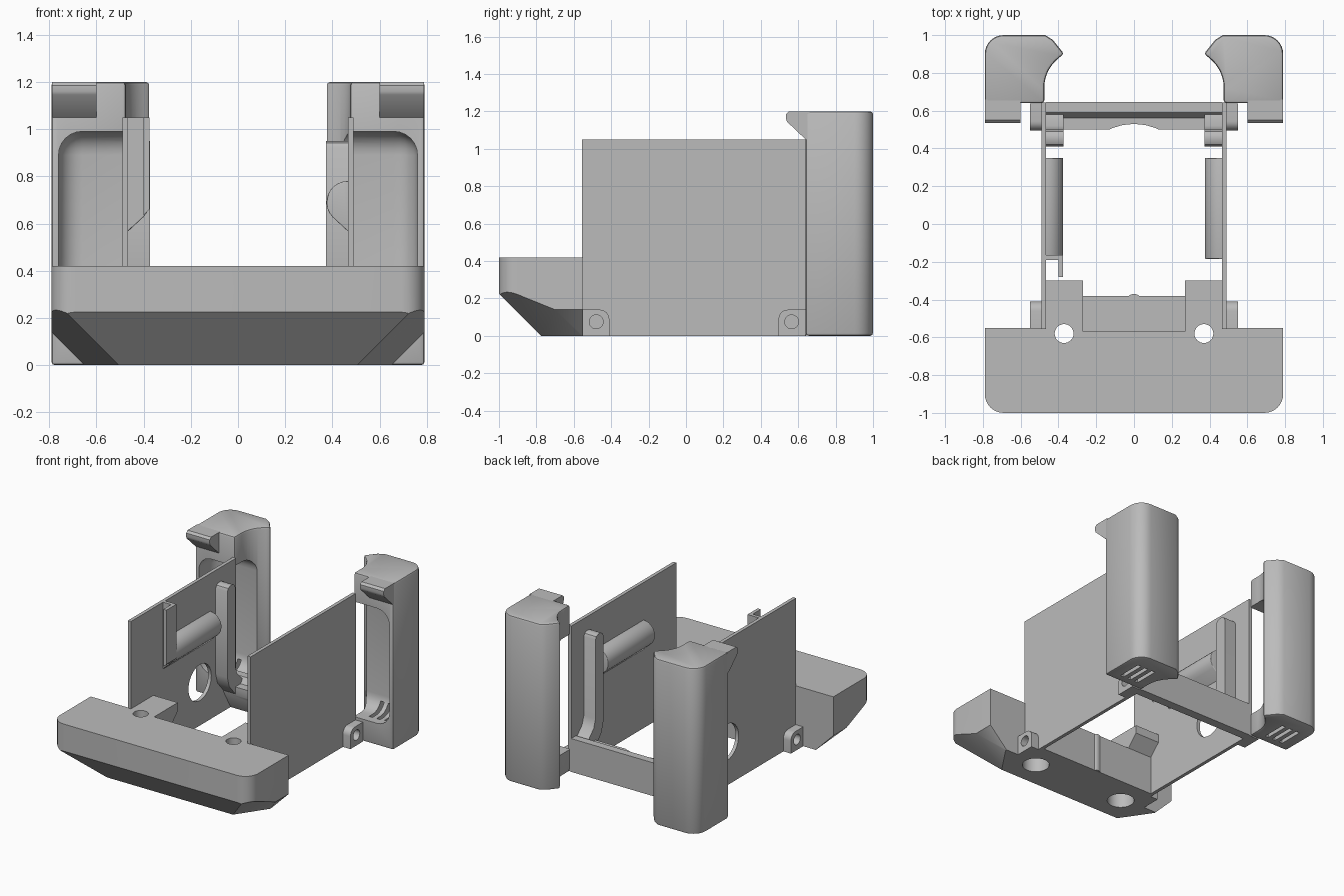
import bpy, bmesh, math
from mathutils import Vector

if "Cube" in bpy.data.objects:
    bpy.data.objects.remove(bpy.data.objects["Cube"], do_unlink=True)

grey = bpy.data.materials.new("plain_grey")
grey.use_nodes = True
COLOUR = (0.5, 0.5, 0.5, 1)
grey.diffuse_color = COLOUR
grey.node_tree.nodes["Principled BSDF"].inputs["Base Color"].default_value = COLOUR

AXES = {"x": lambda u, v, w: (w, u, v),
        "y": lambda u, v, w: (u, w, v),
        "z": lambda u, v, w: (u, v, w)}


def make_object(name, bm):
    bmesh.ops.recalc_face_normals(bm, faces=bm.faces)
    mesh = bpy.data.meshes.new(name)
    bm.to_mesh(mesh)
    bm.free()
    mesh.materials.append(grey)
    ob = bpy.data.objects.new(name, mesh)
    bpy.context.collection.objects.link(ob)
    return ob


def prism(name, points, axis, start, end, side=1, bevel=0, segments=2, planes=()):
    """Extrude a profile along an axis; side=-1 mirrors it in x."""
    bm = bmesh.new()
    rings = []
    for w in (start, end):
        ring = []
        for u, v in points:
            x, y, z = AXES[axis](u, v, w)
            ring.append(bm.verts.new((x * side, y, z)))
        rings.append(ring)
    low, high = rings
    bm.faces.new(low)
    bm.faces.new(high)
    for i in range(len(low)):
        j = (i + 1) % len(low)
        bm.faces.new((low[i], low[j], high[j], high[i]))
    bmesh.ops.recalc_face_normals(bm, faces=bm.faces)
    for co, no in planes:
        geom = bm.verts[:] + bm.edges[:] + bm.faces[:]
        bmesh.ops.bisect_plane(bm, geom=geom, dist=1e-5, plane_co=co, plane_no=no, clear_outer=True)
        bmesh.ops.holes_fill(bm, edges=bm.edges[:], sides=0)
    if bevel:
        sharp = [e for e in bm.edges if e.calc_face_angle(0) > math.radians(40)]
        bmesh.ops.bevel(bm, geom=sharp, offset=bevel, segments=segments,
                        profile=0.5, affect="EDGES", clamp_overlap=True)
    return make_object(name, bm)


def box(name, x, y, z, side=1, bevel=0, segments=2):
    points = [(x[0], y[0]), (x[1], y[0]), (x[1], y[1]), (x[0], y[1])]
    return prism(name, points, "z", z[0], z[1], side, bevel, segments)


def arc(cu, cv, r, a0, a1, n=8):
    angles = [math.radians(a0 + (a1 - a0) * i / n) for i in range(n + 1)]
    return [(cu + r * math.cos(a), cv + r * math.sin(a)) for a in angles]


def cylinder(name, u, v, r, axis, start, end, side=1):
    return prism(name, arc(u, v, r, 0, 348.75, 31), axis, start, end, side)


def cut(target, cutters):
    for cutter in cutters:
        cutter.hide_render = True
        mod = target.modifiers.new("cut", "BOOLEAN")
        mod.operation = "DIFFERENCE"
        mod.solver = "EXACT"
        mod.object = cutter
        bpy.context.view_layer.objects.active = target
        bpy.ops.object.modifier_apply(modifier=mod.name)
        bpy.data.objects.remove(cutter, do_unlink=True)


def bolt_hole(side):
    return [cylinder("bolt_cutter", 0.37, -0.58, 0.05, "z", -0.1, 0.6, side),
            cylinder("head_cutter", 0.37, -0.58, 0.09, "z", -0.1, 0.28, side)]


# Front bumper with chamfered underside
right_edge = arc(0.69, -0.9, 0.1, -90, 0) + [(0.79, -0.55), (0.27, -0.55), (0.27, -0.57)]
outline = right_edge + [(-x, y) for x, y in reversed(right_edge)]
planes = [(Vector((0, -1, 0.225)), Vector((0, -1, -1)))]
for s in (1, -1):
    planes.append((Vector((0.79 * s, 0, 0.14)), Vector((s, 0, -1))))
    planes.append((Vector((0.5 * s, -0.78, 0)), Vector((0.22 * s, -0.15, -0.37))))
bumper = prism("front_bumper", outline, "z", 0, 0.42, planes=planes)
for s in (1, -1):
    cut(bumper, bolt_hole(s))

# Low cross member behind the bumper, with its centre rib
box("front_cross_member", (-0.27, 0.27), (-0.6, -0.38), (0, 0.28))
cylinder("centre_rib", 0, -0.41, 0.04, "z", 0.002, 0.28)

# Rear cross member, with a shallow curved relief in the middle
rear = prism("rear_cross_member",
             [(0.645, 0), (0.645, 0.24), (0.59, 0.24), (0.56, 0.2), (0.5, 0.2), (0.5, 0.14), (0.58, 0)],
             "x", -0.465, 0.465)
cut(rear, [cylinder("relief_cutter", 0, 0.22, 0.31, "z", -0.1, 0.5)])

# Rear pillar outline: rounded outer corner, concave inner edge
start, bend, stop = Vector((0.37, 0.9)), Vector((0.475, 0.83)), Vector((0.475, 0.72))
concave = []
for i in range(9):
    t = i / 8
    concave.append(tuple(start * (1 - t) ** 2 + bend * 2 * t * (1 - t) + stop * t * t))
pillar_outline = ([(0.79, 0.64)] + arc(0.69, 0.9, 0.1, 0, 90)
                  + [(0.47, 1), (0.43, 0.975)] + concave + [(0.475, 0.64)])

for s, label in ((1, "left"), (-1, "right")):
    # Side wall
    wall = box(label + "_wall", (0.465, 0.49), (-0.555, 0.642), (0, 1.05), s)
    if s < 0:
        cut(wall, [cylinder("port_cutter", 0.23, 0.31, 0.13, "x", 0.4, 0.6, s)])

    # Rear pillar, hollow from the front and vented below
    pillar = prism(label + "_pillar", pillar_outline, "z", 0, 1.2, s)
    mod = pillar.modifiers.new("rim", "BEVEL")
    mod.width = 0.015
    mod.segments = 2
    mod.limit_method = "ANGLE"
    mod.angle_limit = math.radians(60)
    bpy.context.view_layer.objects.active = pillar
    bpy.ops.object.modifier_apply(modifier=mod.name)
    cutters = [box("cavity_cutter", (0.3, 0.76), (0.4, 0.84), (0.16, 0.99), s, 0.1, 6)]
    for x in (0.57, 0.63, 0.69):
        cutters.append(box("vent_cutter", (x - 0.014, x + 0.014), (0.7, 0.88), (-0.1, 0.22), s))
    cut(pillar, cutters)

    # Overhanging catch at the top of the pillar
    prism(label + "_catch",
          [(0.66, 1.05), (0.64, 1.05), (0.54, 1.145), (0.535, 1.16), (0.535, 1.185), (0.55, 1.2), (0.66, 1.2)],
          "x", 0.6, 0.788, s)

    # Upright post rising from the rear cross member
    prism(label + "_post",
          [(0.41, 0.92), (0.42, 0.94), (0.44, 0.95), (0.47, 0.95), (0.49, 0.94), (0.5, 0.92),
           (0.5, 0.35), (0.52, 0.29), (0.58, 0.23), (0.58, 0.1), (0.5, 0.15), (0.43, 0.23), (0.41, 0.3)],
          "x", 0.372, 0.468, s)

    # Teardrop rail on the inside of the wall
    profile = arc(0.465, 0.69, 0.09, 90, 225, 10) + [(0.47, 0.563), (0.47, 0.78)]
    prism(label + "_rail", profile, "y", -0.185, 0.35, s, 0.02, 3)

    # Tab behind the bumper
    tab = prism(label + "_tab",
                [(-0.6, 0), (-0.38, 0), (-0.38, 0.28), (-0.3, 0.36), (-0.3, 0.42), (-0.6, 0.42)],
                "x", 0.27, 0.468, s)
    cut(tab, bolt_hole(s))

    # Screw lugs at the foot of the wall
    for end, middle, flip in (("front", -0.48, 1), ("rear", 0.565, -1)):
        shape = arc(0.02, 0.09, 0.05, 0, 90, 6) + [(-0.073, 0.14), (-0.073, 0), (0.07, 0)]
        lug = prism(label + "_" + end + "_lug", [(middle + flip * u, v) for u, v in shape],
                    "x", 0.48, 0.55, s)
        cut(lug, [cylinder("screw_cutter", middle, 0.075, 0.037, "x", 0.495, 0.7, s)])

# Angled cable guide on the right wall only
guide = prism("cable_guide",
              [(0.47, -0.165), (0.375, -0.165), (0.375, -0.28), (0.4, -0.28), (0.4, -0.19), (0.47, -0.19)],
              "z", 0.56, 1.05, -1,
              planes=[(Vector((-0.465, 0, 0.57)), Vector((-1, 0, -1)) * -1 + Vector((0, 0, -2)))])

for ob in bpy.data.objects:
    ob.select_set(ob.type == "MESH")
bpy.context.view_layer.objects.active = bumper
bpy.ops.object.shade_smooth_by_angle(angle=math.radians(30))
